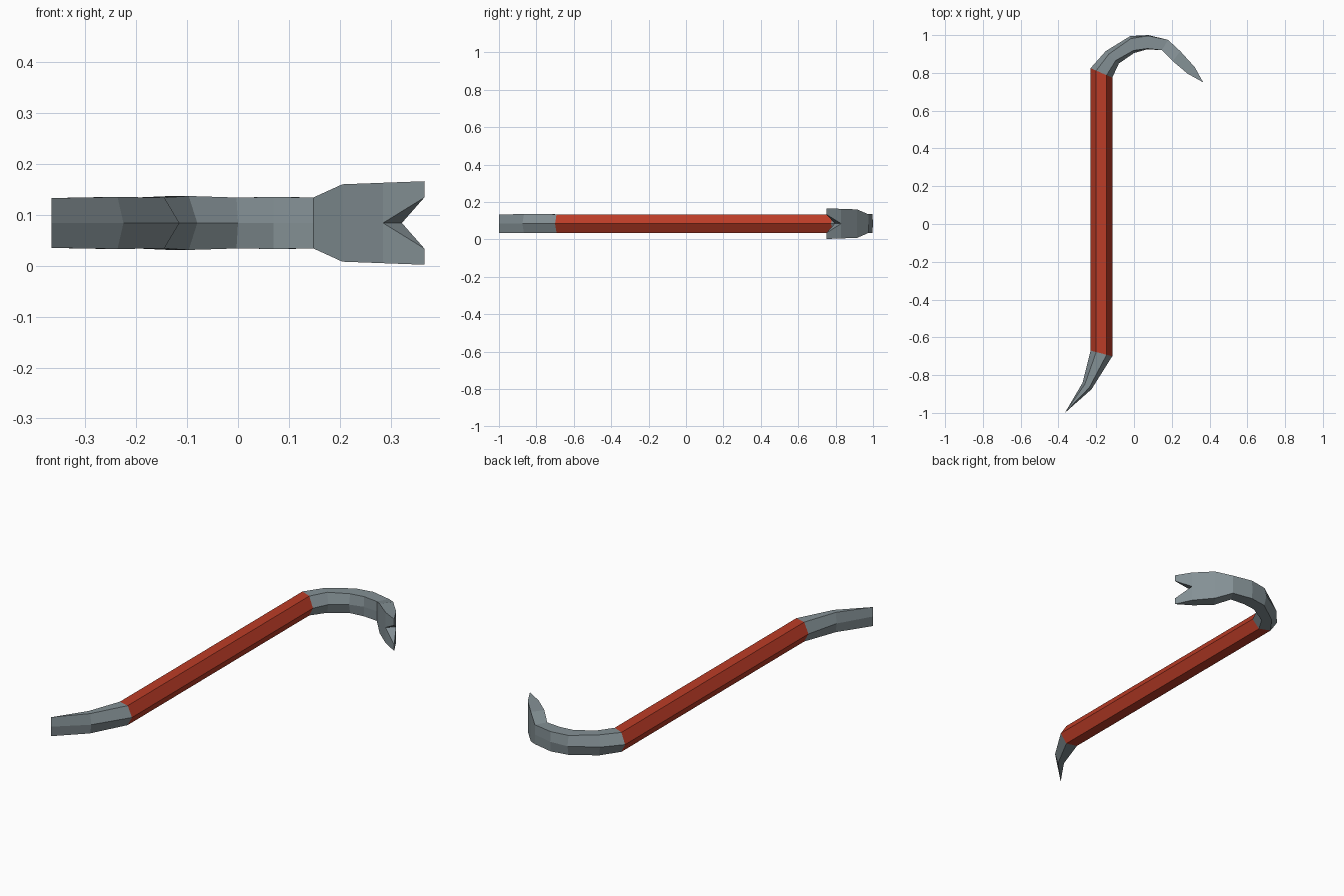
import bpy, bmesh

if "Cube" in bpy.data.objects:
    bpy.data.objects.remove(bpy.data.objects["Cube"])

ZC = 0.084  # height of the bar's centre line


def material(name, rgb):
    m = bpy.data.materials.new(name)
    m.diffuse_color = (*rgb, 1)
    m.use_nodes = True
    m.node_tree.nodes["Principled BSDF"].inputs["Base Color"].default_value = m.diffuse_color
    return m


def add_ring(bm, outer, inner, half, inset):
    """Six-sided section: a ridge on each side, flat top and bottom."""
    def p(t, z):
        return bm.verts.new((outer[0] + (inner[0] - outer[0]) * t,
                             outer[1] + (inner[1] - outer[1]) * t, ZC + z))
    return [p(0, 0), p(inset, half), p(1 - inset, half),
            p(1, 0), p(1 - inset, -half), p(inset, -half)]


def loft(bm, sections):
    rings = [add_ring(bm, *s) for s in sections]
    for a, b in zip(rings, rings[1:]):
        for i in range(6):
            j = (i + 1) % 6
            bm.faces.new((a[i], a[j], b[j], b[i]))
    return rings


def finish(bm, name, mat):
    bmesh.ops.remove_doubles(bm, verts=bm.verts, dist=1e-4)
    bmesh.ops.recalc_face_normals(bm, faces=bm.faces)
    me = bpy.data.meshes.new(name)
    bm.to_mesh(me)
    bm.free()
    me.materials.append(mat)
    bpy.context.collection.objects.link(bpy.data.objects.new(name, me))


red = material("red_paint", (0.5, 0.045, 0.02))
steel = material("steel", (0.23, 0.28, 0.30))

# sections: outer point, inner point, half height, ridge inset
top_joint = ((-0.23, 0.825), (-0.115, 0.775), 0.05, 0.26)
low_joint = ((-0.23, -0.67), (-0.115, -0.70), 0.05, 0.26)

# painted shaft
bm = bmesh.new()
loft(bm, [low_joint, top_joint])
finish(bm, "handle", red)

# bent chisel end, narrowing to an upright edge
bm = bmesh.new()
loft(bm, [low_joint,
          ((-0.272, -0.84), (-0.225, -0.875), 0.051, 0.25),
          ((-0.366, -1.0), (-0.366, -1.0), 0.049, 0.0)])
finish(bm, "chisel_end", steel)

# curved hook, flattening and widening into the claw
bm = bmesh.new()
rings = loft(bm, [top_joint,
                  ((-0.15, 0.915), (-0.08, 0.85), 0.053, 0.24),
                  ((-0.02, 0.995), (0.0, 0.905), 0.05, 0.15),
                  ((0.075, 1.0), (0.07, 0.925), 0.051, 0.05),
                  ((0.18, 0.975), (0.148, 0.92), 0.05, 0.0),
                  ((0.245, 0.915), (0.205, 0.862), 0.076, 0.0),
                  ((0.322, 0.83), (0.285, 0.795), 0.079, 0.0)])
om, ot, it, im, ib, ob = rings[-1]
# two prongs either side of the notch
for s, o, i in ((1, ot, it), (-1, ob, ib)):
    far = bm.verts.new((0.366, 0.75, ZC + s * 0.082))
    near = bm.verts.new((0.366, 0.75, ZC + s * 0.05))
    bm.faces.new((om, o, far, near))
    bm.faces.new((im, i, far, near))
    bm.faces.new((o, i, far))
    bm.faces.new((om, im, near))
finish(bm, "claw_hook", steel)
